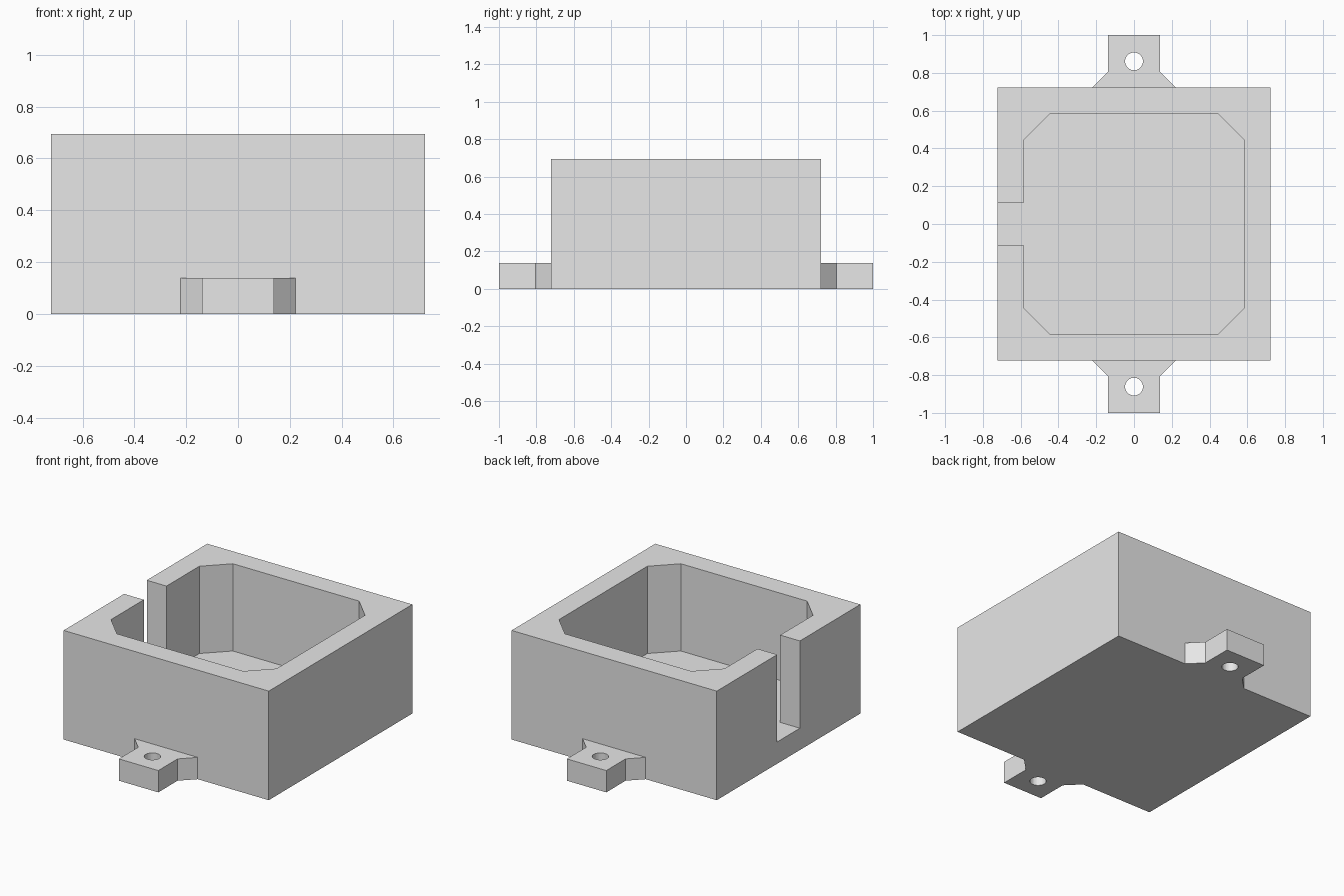
import bpy
import bmesh
from math import sin, cos, tau

cube = bpy.data.objects.get("Cube")
if cube:
    bpy.data.objects.remove(cube, do_unlink=True)

U = 1 / 36            # design unit
HALF = 26 * U         # half width of the box
HEIGHT = 25 * U
FLOOR = 5 * U         # floor and tab thickness

grey = bpy.data.materials.new("light grey")
grey.use_nodes = True
grey.diffuse_color = (0.8, 0.8, 0.8, 1)
grey.node_tree.nodes["Principled BSDF"].inputs["Base Color"].default_value = (0.8, 0.8, 0.8, 1)


def prism(name, outline, z0, z1):
    """Extrude a flat outline from z0 up to z1."""
    bm = bmesh.new()
    face = bm.faces.new([bm.verts.new((x, y, z0)) for x, y in outline])
    top = bmesh.ops.extrude_face_region(bm, geom=[face])["geom"]
    verts = [v for v in top if isinstance(v, bmesh.types.BMVert)]
    bmesh.ops.translate(bm, verts=verts, vec=(0, 0, z1 - z0))
    bmesh.ops.recalc_face_normals(bm, faces=bm.faces)
    mesh = bpy.data.meshes.new(name)
    bm.to_mesh(mesh)
    bm.free()
    mesh.materials.append(grey)
    obj = bpy.data.objects.new(name, mesh)
    bpy.context.collection.objects.link(obj)
    return obj


def cut(obj, cutter):
    """Subtract the cutter, apply the result and drop the cutter."""
    cutter.hide_render = True
    mod = obj.modifiers.new("cut", "BOOLEAN")
    mod.operation = "DIFFERENCE"
    mod.solver = "EXACT"
    mod.object = cutter
    bpy.context.view_layer.objects.active = obj
    bpy.ops.object.modifier_apply(modifier=mod.name)
    bpy.data.objects.remove(cutter, do_unlink=True)


# Square box
box = prism("box", [(-HALF, -HALF), (HALF, -HALF), (HALF, HALF), (-HALF, HALF)], 0, HEIGHT)

# Chamfered cavity, opening through a slot in the right wall
a, b, slot, out = 21 * U, 16 * U, 4.1 * U, HALF + 0.1
half_outline = [(-out, slot), (-a, slot), (-a, b), (-b, a), (b, a), (a, b)]
outline = half_outline + [(x, -y) for x, y in reversed(half_outline)]
cut(box, prism("cavity_cutter", outline, FLOOR, HEIGHT + 0.1))

# Screw tabs with flared roots
for name, side in (("front_tab", -1), ("back_tab", 1)):
    half_tab = [(8 * U, HALF), (5 * U, 29 * U), (5 * U, 36 * U)]
    tab_outline = half_tab + [(-x, y) for x, y in reversed(half_tab)]
    tab = prism(name, [(x, side * y) for x, y in tab_outline], 0, FLOOR)
    r = 1.7 * U
    circle = [(r * cos(tau * i / 32), side * 31 * U + r * sin(tau * i / 32)) for i in range(32)]
    cut(tab, prism("hole_cutter", circle, -0.1, FLOOR + 0.1))
